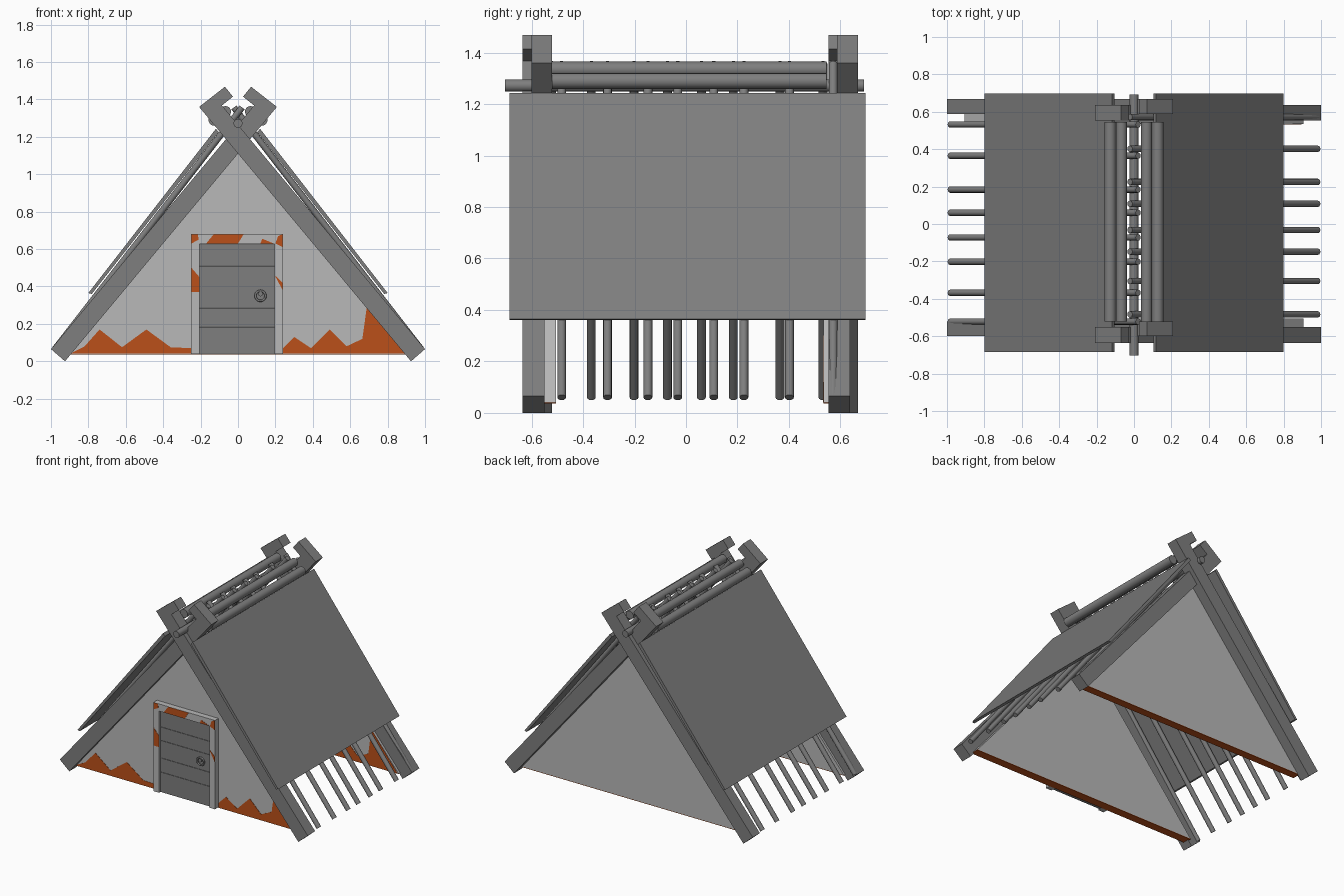
import bpy, bmesh, math
from mathutils import Vector

if "Cube" in bpy.data.objects:
    bpy.data.objects.remove(bpy.data.objects["Cube"])


def material(name, r, g, b):
    m = bpy.data.materials.new(name)
    m.diffuse_color = (r, g, b, 1)
    m.use_nodes = True
    m.node_tree.nodes["Principled BSDF"].inputs["Base Color"].default_value = m.diffuse_color
    return m


WOOD = material("wood", 0.21, 0.21, 0.21)
PLASTER = material("plaster", 0.48, 0.48, 0.48)
RUST = material("stain", 0.5, 0.08, 0.01)


def finish(name, bm, mat, smooth=False):
    bmesh.ops.recalc_face_normals(bm, faces=bm.faces)
    me = bpy.data.meshes.new(name)
    bm.to_mesh(me)
    bm.free()
    me.materials.append(mat)
    ob = bpy.data.objects.new(name, me)
    bpy.context.collection.objects.link(ob)
    if smooth:
        bpy.ops.object.select_all(action='DESELECT')
        ob.select_set(True)
        bpy.context.view_layer.objects.active = ob
        bpy.ops.object.shade_smooth_by_angle(angle=math.radians(50))
    return ob


def prism(name, profile, y0, y1, mat=WOOD):
    """Extrude an (x, z) profile from y0 to y1."""
    bm = bmesh.new()
    face = bm.faces.new([bm.verts.new((x, y0, z)) for x, z in profile])
    ext = bmesh.ops.extrude_face_region(bm, geom=[face])["geom"]
    verts = [g for g in ext if isinstance(g, bmesh.types.BMVert)]
    bmesh.ops.translate(bm, verts=verts, vec=(0, y1 - y0, 0))
    return finish(name, bm, mat)


def rect(x0, z0, x1, z1):
    return [(x0, z0), (x1, z0), (x1, z1), (x0, z1)]


def flip(profile):
    return [(-x, z) for x, z in profile]


def rod(name, a, b, r, sides=12):
    a, b = Vector(a), Vector(b)
    bm = bmesh.new()
    bmesh.ops.create_cone(bm, cap_ends=True, segments=sides, radius1=r,
                          radius2=r, depth=(b - a).length)
    bm.transform((b - a).to_track_quat('Z', 'Y').to_matrix().to_4x4())
    bmesh.ops.translate(bm, verts=bm.verts, vec=(a + b) / 2)
    return finish(name, bm, WOOD, True)


# Crossed gable beams with hooked heads
beam = [(-1, 0.065), (-0.925, 0), (0.208, 1.36), (0.07, 1.468),
        (0.027, 1.415), (0.086, 1.368)]
prism("front_beam_left", beam, -0.60, -0.52)
prism("front_beam_right", flip(beam), -0.635, -0.55)
prism("back_beam_left", beam, 0.587, 0.668)
prism("back_beam_right", flip(beam), 0.553, 0.637)

# Gable walls, each with a stained foot on its -y face
wall = [(-0.905, 0.04), (0.905, 0.04), (0, 1.126)]
stain_left = [(-0.895, 0.041), (-0.25, 0.041), (-0.25, 0.07), (-0.36, 0.075),
              (-0.49, 0.17), (-0.62, 0.075), (-0.74, 0.17), (-0.82, 0.08)]
stain_right = [(0.24, 0.041), (0.895, 0.041), (0.69, 0.30), (0.665, 0.12),
               (0.58, 0.08), (0.49, 0.17), (0.39, 0.07), (0.30, 0.13),
               (0.24, 0.07)]
for side, y0, y1 in (("front", -0.565, -0.505), ("back", 0.535, 0.592)):
    prism(side + "_wall", wall, y0, y1, PLASTER)
    prism(side + "_wall_stain_left", stain_left, y0 - 0.002, y0, RUST)
    prism(side + "_wall_stain_right", stain_right, y0 - 0.002, y0, RUST)
    prism(side + "_wall_stained_base", rect(-0.905, 0.036, 0.905, 0.04),
          y0, y1, RUST)

# Door frame with stains
frame = [(-0.25, 0.04), (-0.205, 0.04), (-0.205, 0.628), (0.195, 0.628),
         (0.195, 0.04), (0.24, 0.04), (0.24, 0.68), (-0.25, 0.68)]
prism("door_frame", frame, -0.605, -0.56, PLASTER)
stains = [[(-0.17, 0.63), (0.0, 0.63), (0.03, 0.679), (-0.13, 0.679)],
          [(-0.249, 0.63), (-0.21, 0.65), (-0.215, 0.679), (-0.249, 0.679)],
          [(0.12, 0.63), (0.19, 0.63), (0.13, 0.655)],
          [(0.2, 0.63), (0.239, 0.61), (0.239, 0.679), (0.215, 0.67)],
          [(-0.249, 0.37), (-0.206, 0.37), (-0.206, 0.45), (-0.249, 0.5)],
          [(0.196, 0.46), (0.239, 0.38), (0.239, 0.42)]]
for i, s in enumerate(stains):
    prism(f"frame_stain_{i + 1}", s, -0.607, -0.605, RUST)

# Door planks with narrow seams
levels = [0.04, 0.185, 0.287, 0.413, 0.51, 0.626]
for i, (z0, z1) in enumerate(zip(levels, levels[1:])):
    prism(f"door_plank_{i + 1}", rect(-0.205, z0 + 0.001, 0.195, z1 - 0.001),
          -0.59, -0.56)

# Door ring and its boss
bpy.ops.mesh.primitive_torus_add(location=(0.12, -0.597, 0.35), major_radius=0.027,
                                 minor_radius=0.006, major_segments=20,
                                 minor_segments=8, rotation=(math.pi / 2, 0, 0))
ring = bpy.context.object
ring.name = "door_ring"
ring.data.materials.append(WOOD)
bpy.ops.object.shade_smooth()
rod("door_ring_boss", (0.12, -0.585, 0.36), (0.12, -0.606, 0.36), 0.013)

# Roof panels
panel = [(0.80, 0.365), (0.782, 0.360), (0.103, 1.225), (0.118, 1.243)]
prism("roof_panel_right", panel, -0.685, 0.697)
prism("roof_panel_left", flip(panel), -0.685, 0.697)

# Thin rafter poles, crossing over the ridge
rafters = {1: (-0.483, -0.305, -0.148, -0.032, 0.108, 0.225, 0.402, 0.572),
           -1: (-0.522, -0.368, -0.202, -0.072, 0.06, 0.184, 0.365, 0.532)}
for s, ys in rafters.items():
    for i, y in enumerate(ys):
        rod(f"rafter_{'right' if s > 0 else 'left'}_{i + 1}",
            (s * 0.983, y, 0.06), (-s * 0.022, y, 1.357), 0.017)

# Ridge pole and the logs that hold down the roof
rod("ridge_pole", (0, -0.703, 1.272), (0, 0.692, 1.272), 0.024, 14)
for s, side in ((1, "right"), (-1, "left")):
    rod("upper_log_" + side, (s * 0.067, -0.52, 1.335), (s * 0.067, 0.546, 1.335), 0.03, 14)
    rod("lower_log_" + side, (s * 0.127, -0.52, 1.29), (s * 0.127, 0.546, 1.29), 0.031, 14)
